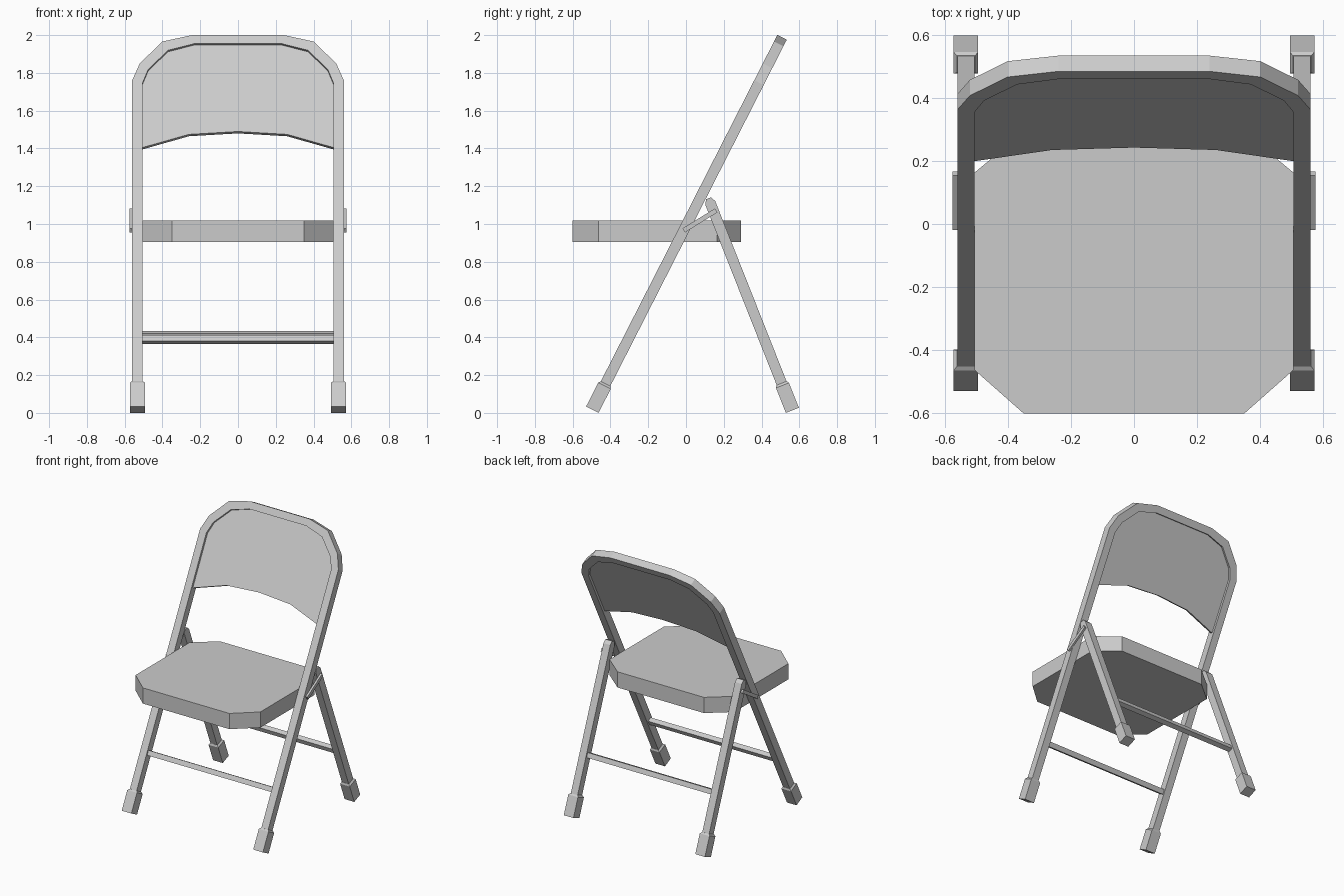
import bpy, bmesh
from math import atan2
from mathutils import Matrix, Vector

if "Cube" in bpy.data.objects:
    bpy.data.objects.remove(bpy.data.objects["Cube"])


def plane(y, z, dy, dz):
    """Local space: x across, y along the (dy, dz) slope, z the slope's normal."""
    return Matrix.Translation((0, y, z)) @ Matrix.Rotation(atan2(dz, dy), 4, 'X')


def finish(name, bm, mirror=False):
    bmesh.ops.recalc_face_normals(bm, faces=bm.faces[:])
    me = bpy.data.meshes.new(name)
    bm.to_mesh(me)
    bm.free()
    ob = bpy.data.objects.new(name, me)
    bpy.context.collection.objects.link(ob)
    if mirror:
        ob.modifiers.new("Mirror", 'MIRROR').use_mirror_merge = False
    return ob


def loft(name, stations, mat, cx=0.0, mirror=False):
    """Rectangular rings (s, half width, half depth) joined along the slope."""
    bm = bmesh.new()
    rings = [[bm.verts.new(mat @ Vector((cx + a * hx, s, b * hz)))
              for a, b in ((-1, -1), (1, -1), (1, 1), (-1, 1))]
             for s, hx, hz in stations]
    for r, q in zip(rings, rings[1:]):
        for i in range(4):
            j = (i + 1) % 4
            bm.faces.new((r[i], r[j], q[j], q[i]))
    bm.faces.new(rings[0])
    bm.faces.new(rings[-1])
    return finish(name, bm, mirror)


def slab(name, polys, mat, thick):
    """Flat polygons extruded evenly to both sides of their plane."""
    bm = bmesh.new()
    for p in polys:
        bm.faces.new([bm.verts.new(mat @ Vector((x, y, -thick / 2))) for x, y in p])
    bmesh.ops.remove_doubles(bm, verts=bm.verts[:], dist=1e-5)
    ext = bmesh.ops.extrude_face_region(bm, geom=bm.faces[:], use_keep_orig=True)
    up = mat.to_3x3() @ Vector((0, 0, thick))
    bmesh.ops.translate(bm, vec=up, verts=[v for v in ext["geom"]
                                           if isinstance(v, bmesh.types.BMVert)])
    return finish(name, bm)


def both(half):
    """Complete a right-half outline with its reflection."""
    return half + [(-x, y) for x, y in reversed(half) if x > 0]


front = plane(0.005, 1.0, 0.454, 0.891)
rear = plane(0.563, 0.0136, -0.368, 0.930)

# Front legs and back hoop in one bent square tube
outer = both([(0.56, -1.0), (0.56, 0.84), (0.52, 0.94), (0.40, 1.07), (0.24, 1.109)])
inner = both([(0.505, -1.0), (0.505, 0.825), (0.475, 0.905), (0.37, 1.018), (0.23, 1.058)])
slab("front_frame", [(outer[i], outer[i + 1], inner[i + 1], inner[i])
                     for i in range(len(outer) - 1)], front, 0.056)

# Backrest panel set inside the hoop, with arched lower edge
bottom = both([(0.505, 0.449), (0.26, 0.527), (0.0, 0.544)])
slab("backrest_panel", [inner[1:-1] + bottom[::-1]], front, 0.022)

# Seat
rim = both([(0.35, -0.6), (0.505, -0.463), (0.505, 0.163), (0.35, 0.292)])
slab("seat", [rim], Matrix.Translation((0, 0, 0.962)), 0.115)

# Rear legs with chamfered tips
loft("rear_leg", [(0.1, 0.0275, 0.028), (1.18, 0.0275, 0.028), (1.207, 0.0275, 0.014)],
     rear, 0.5325, True)

# Rubber feet
for name, mat, s in (("front_foot", front, -1.103), ("rear_foot", rear, 0.0)):
    loft(name, [(s, 0.039, 0.037), (s + 0.142, 0.039, 0.037), (s + 0.154, 0.029, 0.029)],
         mat, 0.5325, True)

# Cross rungs
for name, mat, s in (("front_rung", front, -0.686), ("rear_rung", rear, 0.428)):
    loft(name, [(s - 0.0175, 0.507, 0.0175), (s + 0.0175, 0.507, 0.0175)], mat)

# Hinge links on the outer sides
loft("hinge_link", [(0, 0.0075, 0.0125), (0.202, 0.0075, 0.0125)],
     plane(-0.012, 0.966, 0.172, 0.106), 0.567, True)
